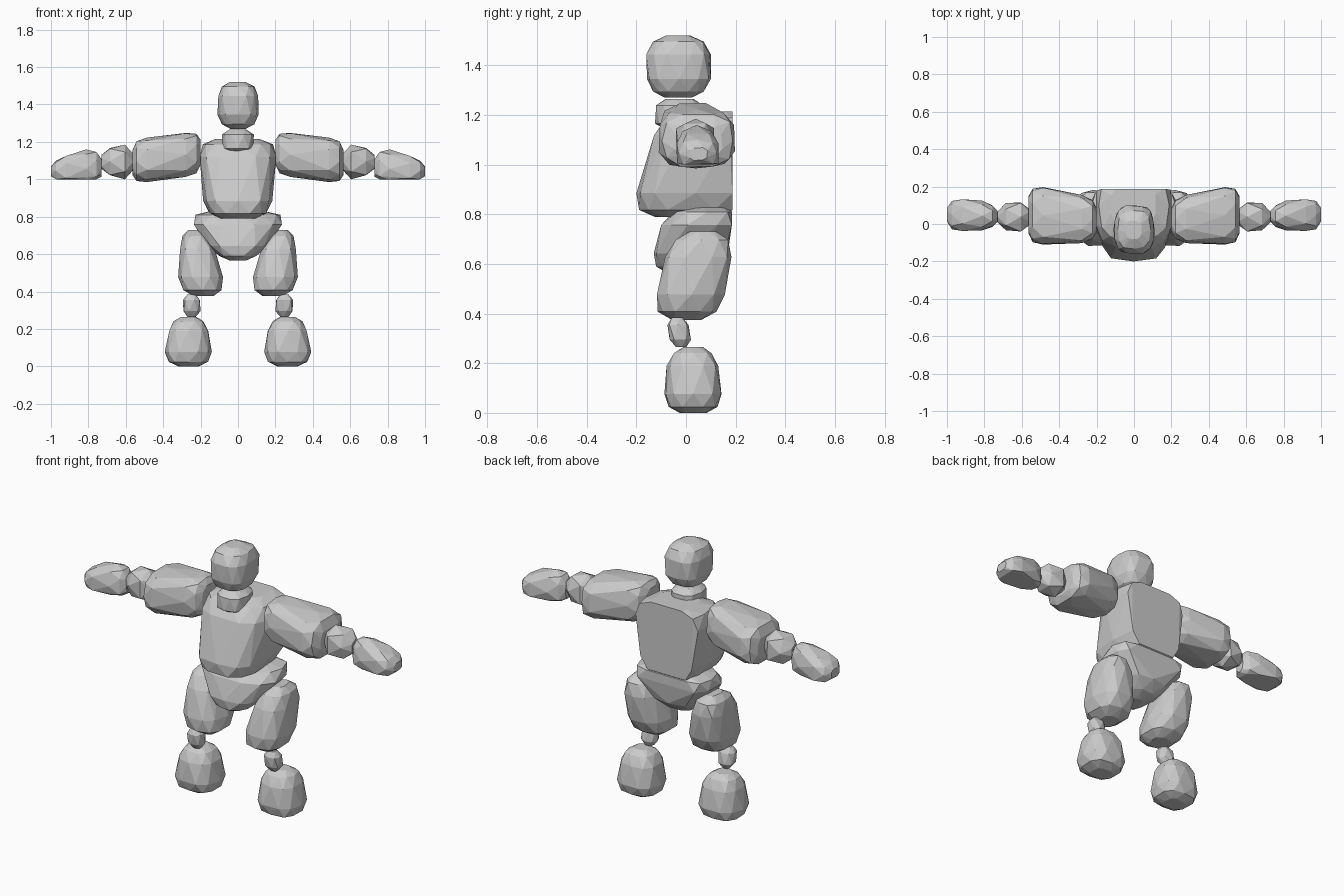
import bpy, bmesh, random
from math import sin, cos, pi, radians, copysign

if "Cube" in bpy.data.objects:
    bpy.data.objects.remove(bpy.data.objects["Cube"])


def power(v, p):
    return copysign(abs(v) ** p, v)


def boulder(name, lo, hi, axis=2, taper=(0, 0), lean=(0, 0), ends=0.6, square=0.75,
            clip=None, sides=10, rings=6, rough=0.03, seed=1, flip=1):
    """Faceted stone: hull of a squarish ellipsoid fitted to the box lo..hi.
    taper and lean act on the two cross axes along the main axis."""
    rng = random.Random(seed)
    cross = [i for i in range(3) if i != axis]
    points = []
    for j in range(rings):
        u = pi * ((j + 0.5) / rings - 0.5)
        t, r = power(sin(u), ends), cos(u) ** ends
        for k in range(sides):
            ang = 2 * pi * (k + 0.5 * (j % 2)) / sides
            p = [t, t, t]
            for i, c in enumerate((cos(ang), sin(ang))):
                p[cross[i]] = (r * power(c, square) * (1 + taper[i] * t)
                               + lean[i] * t + rng.uniform(-rough, rough))
            # a flattened side
            if clip:
                i, limit = clip
                p[i] = min(p[i], limit) if limit > 0 else max(p[i], limit)
            points.append(p)
    # fit to the box
    for i in range(3):
        a, b = min(p[i] for p in points), max(p[i] for p in points)
        for p in points:
            p[i] = lo[i] + (p[i] - a) / (b - a) * (hi[i] - lo[i])
    bm = bmesh.new()
    for x, y, z in points:
        bm.verts.new((x * flip, y, z))
    bmesh.ops.convex_hull(bm, input=bm.verts[:])
    loose = [v for v in bm.verts if not v.link_faces]
    bmesh.ops.delete(bm, geom=loose, context="VERTS")
    bmesh.ops.dissolve_limit(bm, angle_limit=radians(5), verts=bm.verts[:], edges=bm.edges[:])
    bmesh.ops.recalc_face_normals(bm, faces=bm.faces[:])
    mesh = bpy.data.meshes.new(name)
    bm.to_mesh(mesh)
    bm.free()
    obj = bpy.data.objects.new(name, mesh)
    bpy.context.collection.objects.link(obj)


def pair(name, *args, **kw):
    for side, flip in (("left", 1), ("right", -1)):
        boulder(f"{name}_{side}", *args, flip=flip, **kw)


# Head and neck
boulder("head", (-.11, -.16, 1.27), (.11, .10, 1.52), sides=12, ends=.7, square=.7)
boulder("neck", (-.085, -.125, 1.14), (.085, .07, 1.265), rings=4)

# Torso: deep chest, flat back; pelvis: wide at the top, tucked forward below
boulder("torso", (-.205, -.2, .79), (.205, .187, 1.215), taper=(.12, -.1),
        lean=(0, .2), ends=.45, square=.6, clip=(1, .55), sides=12, rough=.02)
boulder("pelvis", (-.235, -.13, .565), (.235, .185, .835), taper=(.5, .1),
        lean=(0, .35), ends=.65, clip=(1, .9), sides=12)

# Legs
pair("thigh", (.08, -.117, .375), (.32, .183, .73), taper=(-.25, -.05),
     lean=(.2, .25), ends=.65)
pair("knee", (.2, -.075, .265), (.295, .02, .385), lean=(0, -.2), ends=.8, sides=7, rings=4)
pair("foot", (.14, -.087, 0), (.392, .143, .265), taper=(-.2, -.15), ends=.65, seed=3)

# Arms
pair("upper_arm", (.2, -.11, .985), (.565, .197, 1.248), axis=0, taper=(.18, 0),
     lean=(.1, -.2), ends=.42, square=.7, seed=4)
pair("elbow", (.56, -.04, 1.0), (.73, .115, 1.185), axis=0, taper=(-.15, -.15),
     ends=.85, sides=6, rings=4, seed=5)
pair("forearm", (.73, -.037, 1.0), (1, .132, 1.16), axis=0, taper=(.15, -.3),
     lean=(.05, -.1), ends=.7, clip=(2, -.55), sides=8, seed=6)
